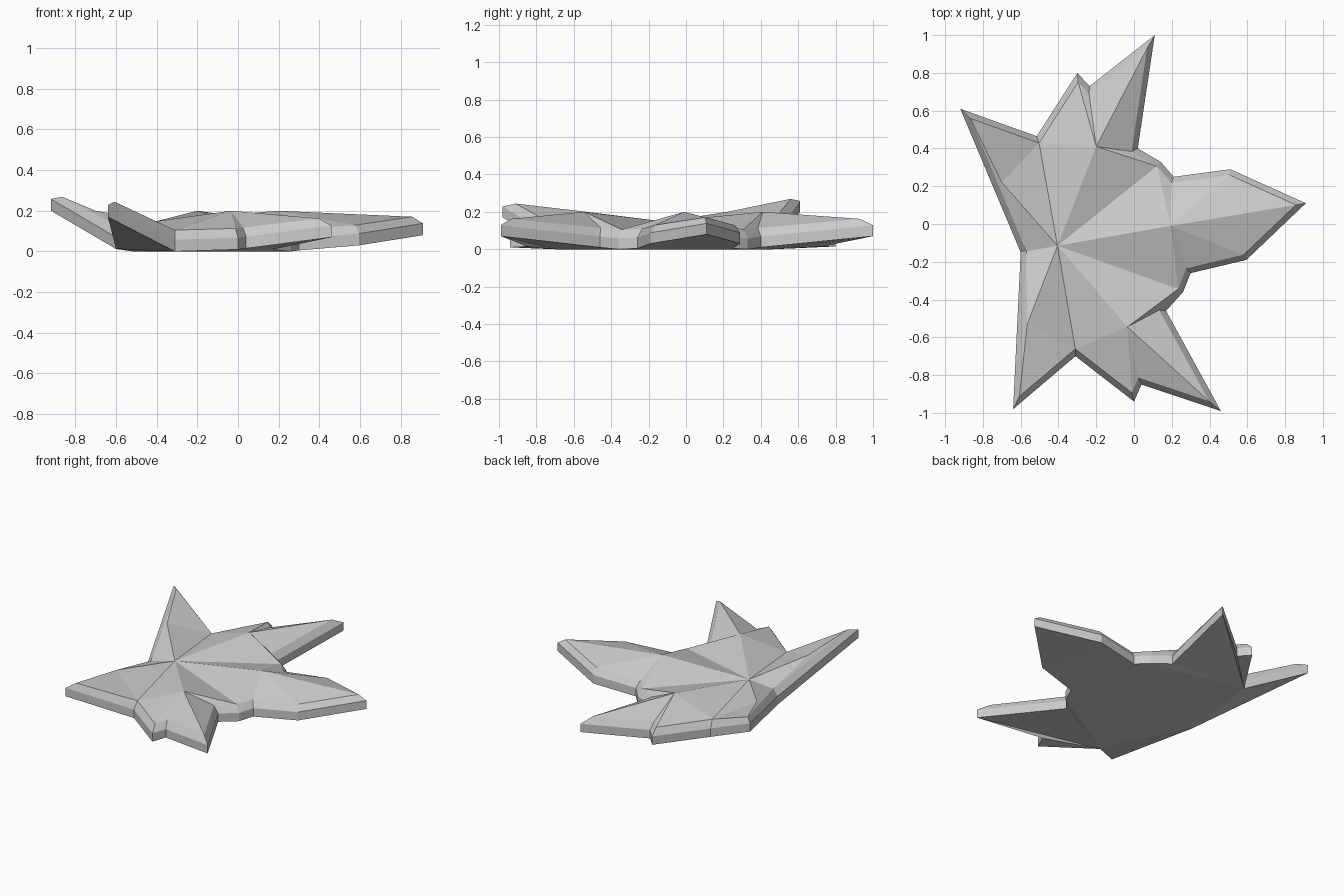
import bpy, bmesh
from mathutils import Vector

if "Cube" in bpy.data.objects:
    bpy.data.objects.remove(bpy.data.objects["Cube"])

# Leaf outline, clockwise from the back tip: x, y, underside height
OUTLINE = dict(
    A=(0.11, 1.00, .07), B=(0.02, .40, .01), C=(0.14, .33, .0), D=(0.21, .25, .005),
    E=(0.51, .29, .03), F=(0.91, .11, .08), G=(0.595, -.19, .03), H=(0.30, -.26, .005),
    I=(0.26, -.36, .0), J=(0.17, -.46, .01), K=(0.46, -.99, .07), L=(0.04, -.85, .015),
    M=(0.0, -.94, .01), N=(-.31, -.70, .0), O=(-.64, -.98, .17), P=(-.60, -.15, .012),
    Q=(-.92, .61, .20), R=(-.515, .465, .0), S=(-.30, .80, .015), T=(-.235, .73, .015))

# Vein centre and the raised midpoint of each lobe
CENTRE = (-.405, -.115, .148)
LOBES = [((-.20, .41, .20), "RSTABC"), ((.195, -.01, .20), "CDEFGHI"),
         ((-.035, -.545, .20), "IJKLMN"), ((-.565, -.53, .20), "NOP"),
         ((-.70, .22, .20), "PQR")]
UNDERSIDE = ["RCINP", "RST", "RTA", "RAB", "RBC", "CDHI", "DEGH", "EFG",
             "NLM", "NKL", "NJK", "NIJ", "NOP", "PQR"]
BEVEL = 0.03


def inset(prev, cur, nxt):
    """Mitred inward offset of an outline corner."""
    a, b, c = (Vector(p[:2]) for p in (prev, cur, nxt))
    u, v = (b - a).normalized(), (c - b).normalized()
    n1, n2 = Vector((u.y, -u.x)), Vector((v.y, -v.x))
    return b + (n1 + n2) * BEVEL / (1 + n1.dot(n2))


names = list(OUTLINE)
count = len(names)
bm = bmesh.new()
low, rim, top = {}, {}, {}
for i, n in enumerate(names):
    x, y, z = OUTLINE[n]
    p = inset(OUTLINE[names[i - 1]], OUTLINE[n], OUTLINE[names[(i + 1) % count]])
    low[n] = bm.verts.new((x, y, z))
    rim[n] = bm.verts.new((x, y, z + .058))
    top[n] = bm.verts.new((p.x, p.y, z + .105 - .18 * z))

# Side wall and bevelled edge
for i, n in enumerate(names):
    m = names[(i + 1) % count]
    bm.faces.new((low[n], low[m], rim[m], rim[n]))
    bm.faces.new((rim[n], rim[m], top[m], top[n]))

# Faceted upper side: each lobe fans out from its raised midpoint
centre = bm.verts.new(CENTRE)
for mid, letters in LOBES:
    peak = bm.verts.new(mid)
    loop = [centre] + [top[n] for n in letters]
    for a, b in zip(loop, loop[1:] + loop[:1]):
        bm.faces.new((peak, a, b))

# Underside panels
for letters in UNDERSIDE:
    bm.faces.new([low[n] for n in letters])

bmesh.ops.recalc_face_normals(bm, faces=bm.faces)
mesh = bpy.data.meshes.new("leaf")
bm.to_mesh(mesh)
bm.free()
mat = bpy.data.materials.new("light grey")
mat.diffuse_color = (.6, .6, .6, 1)
mat.use_nodes = True
mat.node_tree.nodes["Principled BSDF"].inputs["Base Color"].default_value = mat.diffuse_color
mesh.materials.append(mat)
leaf = bpy.data.objects.new("leaf", mesh)
bpy.context.collection.objects.link(leaf)
